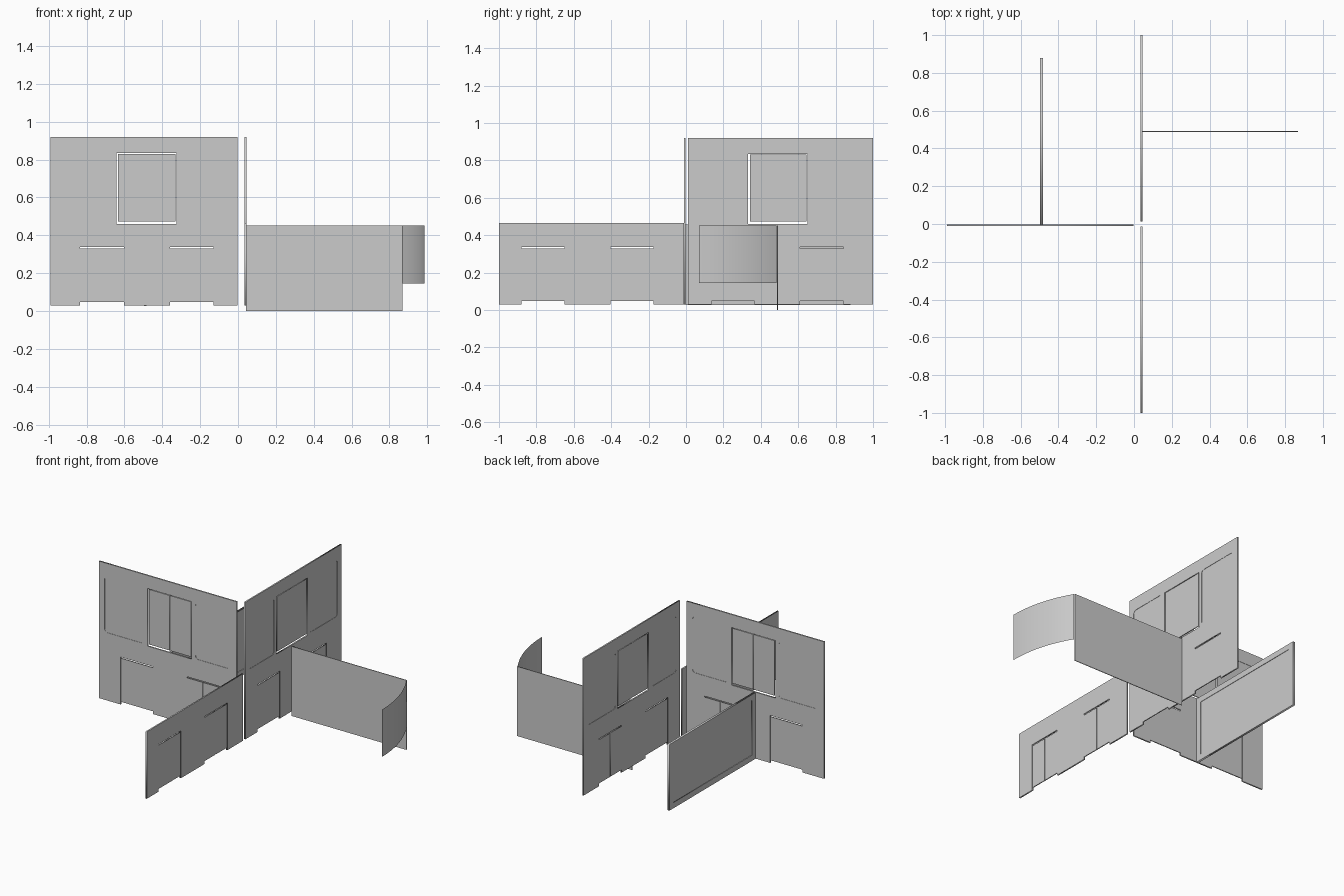
import bpy, bmesh
from math import pi, sin, cos, radians

if "Cube" in bpy.data.objects:
    bpy.data.objects.remove(bpy.data.objects["Cube"])

grey = bpy.data.materials.new("light grey")
grey.use_nodes = True
colour = (0.6, 0.6, 0.6, 1)
grey.diffuse_color = colour
grey.node_tree.nodes["Principled BSDF"].inputs["Base Color"].default_value = colour

FACING_Y = (pi / 2, 0, 0)
FACING_X = (pi / 2, 0, pi / 2)


def rect(u0, u1, v0, v1):
    return [(u0, v0), (u1, v0), (u1, v1), (u0, v1)]


def rounded(u0, u1, v0, v1, r=0.02, steps=4):
    points = []
    corners = [(u1 - r, v1 - r), (u0 + r, v1 - r), (u0 + r, v0 + r), (u1 - r, v0 + r)]
    for i, (cu, cv) in enumerate(corners):
        for s in range(steps + 1):
            a = (i + s / steps) * pi / 2
            points.append((cu + r * cos(a), cv + r * sin(a)))
    return points


def panel(name, outlines, thickness, facing, offset):
    """Flat upright sheet; outlines after the first are holes."""
    curve = bpy.data.curves.new(name, "CURVE")
    curve.dimensions = "2D"
    curve.fill_mode = "BOTH"
    curve.extrude = thickness / 2
    for outline in outlines:
        spline = curve.splines.new("POLY")
        spline.points.add(len(outline) - 1)
        for point, (u, v) in zip(spline.points, outline):
            point.co = (u, v, 0, 1)
        spline.use_cyclic_u = True
    temp = bpy.data.objects.new(name + "_profile", curve)
    bpy.context.collection.objects.link(temp)
    mesh = bpy.data.meshes.new_from_object(temp.evaluated_get(bpy.context.evaluated_depsgraph_get()))
    bpy.data.objects.remove(temp)
    mesh.materials.clear()
    mesh.materials.append(grey)
    obj = bpy.data.objects.new(name, mesh)
    bpy.context.collection.objects.link(obj)
    obj.rotation_euler = facing
    obj.location = (0, offset, 0) if facing == FACING_Y else (offset, 0, 0)
    return obj


def leaves(name, u0, u1, v0, v1, double, facing, offset):
    """Recessed door or window: a core sheet with one or two raised leaves."""
    panel(name + "_core", [rect(u0, u1, v0, v1)], 0.003, facing, offset)
    mid = (u0 + u1) / 2
    spans = [(u0, mid - 0.002), (mid + 0.002, u1)] if double else [(u0, u1)]
    for i, (a, b) in enumerate(spans):
        panel(f"{name}_leaf_{i + 1}", [rect(a, b, v0, v1)], 0.006, facing, offset)


def wall(name, u0, u1, top, doors, windows, sash, facing, offset):
    # Outline with the doorways notched up from the bottom edge
    outline = [(u0, 0.03)]
    for a, b, double in doors:
        outline += [(a, 0.03), (a, 0.338), (b, 0.338), (b, 0.03)]
    outline += [(u1, 0.03), (u1, top), (u0, top)]
    holes = [rounded(a, b, 0.47, 0.835) for a, b in windows]
    if sash:
        holes.append(rect(*sash, 0.461, 0.835))
    panel(name, [outline] + holes, 0.009, facing, offset)
    for i, (a, b, double) in enumerate(doors):
        leaves(f"{name}_door_{i + 1}", a, b, 0.047, 0.33, double, facing, offset)
    for i, (a, b) in enumerate(windows):
        panel(f"{name}_pane_{i + 1}", [rounded(a, b, 0.47, 0.835)], 0.005, facing, offset)
    if sash:
        leaves(name + "_sash", sash[0] + 0.009, sash[1] - 0.006, 0.474, 0.831, True, facing, offset)


# Two tall walls and one low wall
wall("tall_wall_right", -0.99, -0.003, 0.92,
     [(-0.835, -0.603, False), (-0.36, -0.13, True)],
     [(-0.95, -0.665), (-0.297, -0.045)], (-0.642, -0.325), FACING_Y, -0.007)
wall("tall_wall_back", 0.012, 1.0, 0.92,
     [(0.135, 0.365, True), (0.61, 0.843, True)],
     [(0.05, 0.305), (0.672, 0.957)], (0.332, 0.65), FACING_X, 0.04)
wall("low_wall_front", -1.0, -0.012, 0.465,
     [(-0.88, -0.65, True), (-0.405, -0.173, True)], [], None, FACING_X, 0.04)

# Framed board behind the right wall
panel("board_frame", [rect(-0.004, 0.88, 0.028, 0.458), rect(0.035, 0.842, 0.065, 0.421)],
      0.014, FACING_X, -0.49)
panel("board_panel", [rect(0.035, 0.842, 0.065, 0.421)], 0.008, FACING_X, -0.49)

# Plain partition
panel("partition", [rect(0.043, 0.868, 0.0, 0.452)], 0.005, FACING_Y, 0.49)

# Curved screen at the end of the partition
bm = bmesh.new()
steps, radius = 10, 0.806
rows = []
for i in range(steps + 1):
    a = radians(31) * i / steps
    x, y = 0.985 - radius * (1 - cos(a)), 0.07 + radius * sin(a)
    rows.append([bm.verts.new((x, y, z)) for z in (0.145, 0.452)])
for (a, b), (c, d) in zip(rows, rows[1:]):
    bm.faces.new((a, c, d, b)).smooth = True
mesh = bpy.data.meshes.new("curved_screen")
bm.to_mesh(mesh)
bm.free()
mesh.materials.append(grey)
bpy.context.collection.objects.link(bpy.data.objects.new("curved_screen", mesh))
